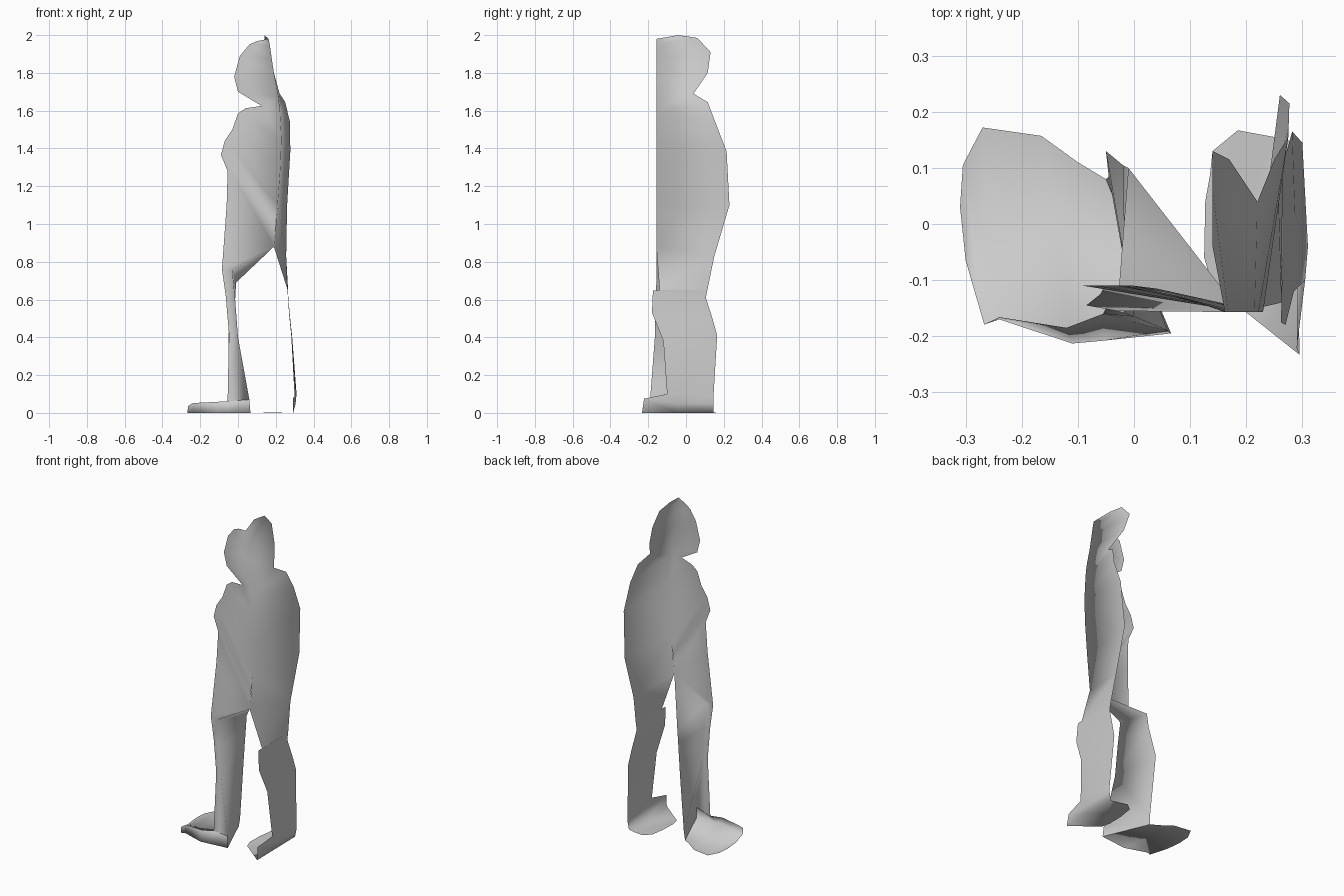
import bpy, bmesh


def shell(name, *patches):
    """Open smooth skin; each patch is lofted between edge lines of equal point count."""
    bm = bmesh.new()
    for cols in patches:
        for a, b in zip(cols, cols[1:]):
            for i in range(len(a) - 1):
                loop = []
                for p in (a[i], b[i], b[i + 1], a[i + 1]):
                    if p not in loop:
                        loop.append(p)
                if len(loop) > 2:
                    bm.faces.new([bm.verts.new(p) for p in loop])
    bmesh.ops.remove_doubles(bm, verts=bm.verts, dist=1e-4)
    bmesh.ops.triangulate(bm, faces=[f for f in bm.faces if len(f.verts) > 3])
    bmesh.ops.recalc_face_normals(bm, faces=bm.faces)
    me = bpy.data.meshes.new(name)
    bm.to_mesh(me)
    bm.free()
    me.shade_smooth()
    ob = bpy.data.objects.new(name, me)
    bpy.context.collection.objects.link(ob)
    return ob


# vertical fold where the two halves of the body meet
Y = -0.157
fold = [(x, Y, z) for x, z in ((.162, 1.98), (.168, 1.95), (.178, 1.88), (.19, 1.8), (.215, 1.67),
                               (.222, 1.6), (.23, 1.45), (.225, 1.3), (.21, 1.1))]
crotch = (.19, Y, .88)
hip_in, hip_out = (.263, -.14, .65), (.265, .113, .65)
hip_back, hip_side = (-.03, -.155, .755), (-.085, -.145, .76)
knee = (-.01, .1, .69)

# half facing +x: head, shoulder, arm side and hip
right_half = (
    fold + [crotch, hip_in],
    [(.14, -.04, 2), (.14, .06, 1.985), (.14, .13, 1.91), (.17, .115, 1.8), (.22, .04, 1.69),
     (.25, .115, 1.645), (.275, .155, 1.54), (.277, .215, 1.385), (.26, .23, 1.1),
     (.255, .15, .83), hip_out])
# half facing the front: head, shoulder, chest and hip
left_half = (
    fold + [(.2, Y, 1.0)] + [crotch] * 5,
    [(.10, -.135, 1.968), (.06, -.125, 1.95), (.01, -.112, 1.89), (-.02, -.11, 1.78), (0, -.11, 1.7),
     (.125, -.135, 1.625), (.04, -.115, 1.613), (0, -.11, 1.585), (-.03, -.11, 1.5), (-.07, -.11, 1.44),
     (-.09, -.11, 1.365), (-.055, -.115, 1.28), (-.06, -.125, 1.1), hip_side, hip_back])
# underside of the thigh
thigh = ([crotch, hip_back], [knee, knee])

# folded lower leg: outer edge, fold line, inner edge
heel, instep = (.066, -.195, 0), (-.05, .08, 0)
ankle = (-.055, -.16, .062)
left_leg = (
    [hip_side, (-.065, -.145, .62), (-.048, -.145, .42), ankle],
    [hip_back, (-.015, -.16, .6), (0, -.165, .4), (.06, -.19, .07)],
    [knee, (-.02, .105, .6), (-.05, .13, .42), (-.045, .085, .05)])
left_heel = ([(.06, -.19, .07), heel], [(-.045, .085, .05), instep])
shell("body_and_left_leg", right_half, left_half, thigh, left_leg, left_heel)

# straight leg, heel wall and flat foot of the +x half
shell("right_leg_and_foot", (
    [hip_in, (.262, -.175, .648), (.27, -.18, .53), (.285, -.12, .38), (.305, -.10, .1),
     (.29, -.222, .075), (.295, -.233, 0), (.14, -.11, 0), (.125, -.06, .003), (.127, .04, .003)],
    [(.265, -.01, .65), (.265, -.03, .63), (.274, -.02, .52), (.287, .02, .4), (.31, -.04, .1),
     (.305, -.04, .05), (.292, -.05, 0), (.2, .02, 0), (.155, .05, .003), (.135, .085, .003)],
    [hip_out, (.265, .105, .61), (.275, .14, .5), (.282, .165, .41), (.30, .145, .08),
     (.30, .146, .05), (.29, .145, 0), (.25, .155, 0), (.185, .167, .003), (.14, .13, .003)]))

# broad flat foot with a low wall along its front side
shell("left_foot", (
    [(.06, -.19, .07), ankle, (-.12, -.185, .058), (-.24, -.166, .052), (-.265, -.178, .036),
     (-.267, -.179, 0)],
    [heel, (-.055, -.208, 0), (-.11, -.213, 0), (-.24, -.17, 0), (-.267, -.179, 0), (-.267, -.179, 0)]), (
    [heel, (-.055, -.208, 0), (-.11, -.213, 0), (-.24, -.17, 0), (-.267, -.179, 0), (-.30, -.065, 0)],
    [instep, (-.10, .11, 0), (-.165, .157, 0), (-.27, .172, 0), (-.305, .105, 0), (-.31, .03, 0)]))
